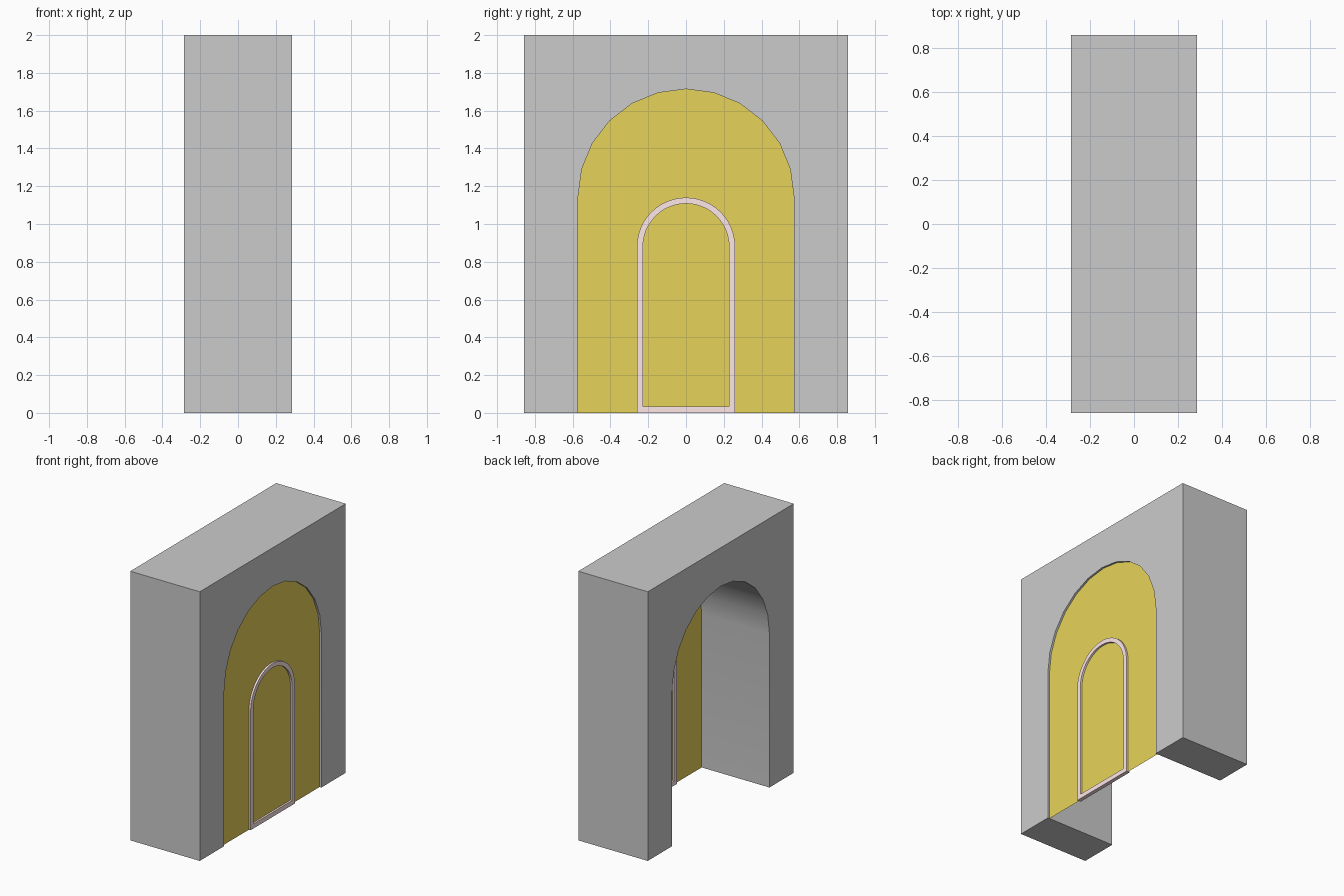
import bpy, bmesh
from math import sin, cos, pi

if "Cube" in bpy.data.objects:
    bpy.data.objects.remove(bpy.data.objects["Cube"])


def arch(r, spring, base, n):
    """Arch outline in (y, z), from the right foot over the top to the left foot."""
    curve = [(r * cos(pi * i / n), spring + r * sin(pi * i / n)) for i in range(n + 1)]
    return [(r, base)] + curve + [(-r, base)]


def make_object(name, bm, color=None, smooth=False):
    bmesh.ops.recalc_face_normals(bm, faces=bm.faces)
    mesh = bpy.data.meshes.new(name)
    bm.to_mesh(mesh)
    bm.free()
    obj = bpy.data.objects.new(name, mesh)
    bpy.context.collection.objects.link(obj)
    if color:
        mat = bpy.data.materials.new(name + "_color")
        mat.diffuse_color = (*color, 1)
        mat.use_nodes = True
        mat.node_tree.nodes["Principled BSDF"].inputs["Base Color"].default_value = mat.diffuse_color
        mesh.materials.append(mat)
    if smooth:
        bpy.context.view_layer.objects.active = obj
        obj.select_set(True)
        bpy.ops.object.shade_smooth_by_angle(angle=pi / 6)
        obj.select_set(False)
    return obj


def extrude_x(bm, depth):
    res = bmesh.ops.extrude_face_region(bm, geom=bm.faces[:], use_keep_orig=True)
    verts = [v for v in res["geom"] if isinstance(v, bmesh.types.BMVert)]
    bmesh.ops.translate(bm, verts=verts, vec=(depth, 0, 0))


U = 2 / 7            # building module
PANEL_X = 0.95 * U   # panel sits just inside the +x face

# Wall block with an arched passage
bm = bmesh.new()
outline = arch(2 * U, 4 * U, 0, 12) + [(-3 * U, 0), (-3 * U, 2), (3 * U, 2), (3 * U, 0)]
bm.faces.new([bm.verts.new((-U, y, z)) for y, z in outline])
extrude_x(bm, 2 * U)
make_object("arched_wall", bm, smooth=True)

# Thin panel filling the arch
bm = bmesh.new()
bm.faces.new([bm.verts.new((PANEL_X, y, z)) for y, z in arch(2 * U, 4 * U, 0, 12)])
make_object("arch_panel", bm, (0.8, 0.65, 0.1))

# Door frame: closed ring standing through both sides of the panel
bm = bmesh.new()
rings = [[bm.verts.new((0.9 * U, y, z)) for y, z in arch(r, 0.88, base, 24)]
         for r, base in ((0.26, 0), (0.228, 0.034))]
outer, inner = rings
n = len(outer)
for i in range(n):
    j = (i + 1) % n
    bm.faces.new((outer[i], outer[j], inner[j], inner[i]))
extrude_x(bm, 0.1 * U)
make_object("door_frame", bm, (1.0, 0.8, 0.8), smooth=True)
